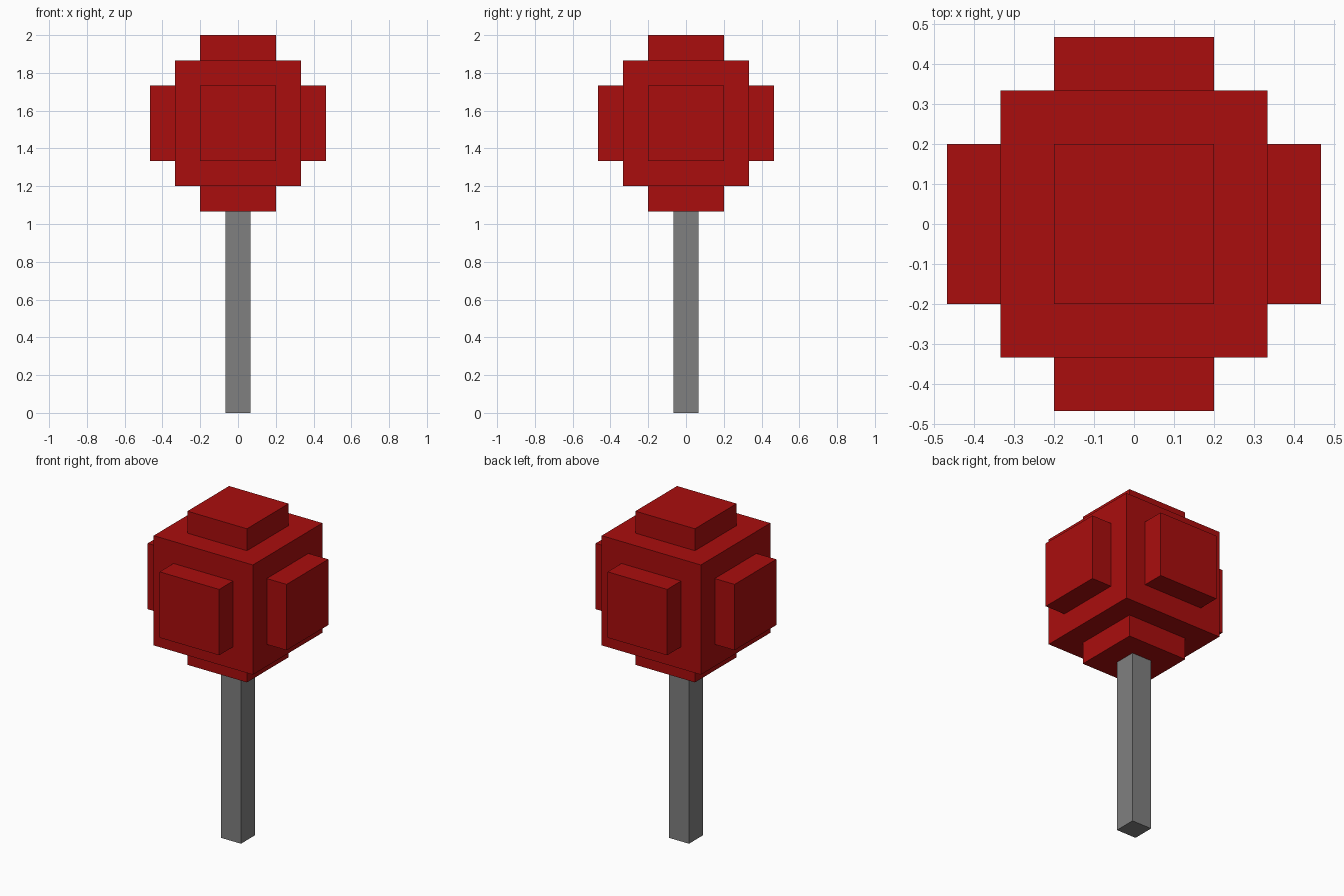
import bpy
import bmesh
from mathutils import Matrix

default = bpy.data.objects.get("Cube")
if default:
    bpy.data.objects.remove(default, do_unlink=True)

U = 2 / 30  # one block unit


def make_material(name, color):
    mat = bpy.data.materials.new(name)
    mat.use_nodes = True
    mat.diffuse_color = color
    mat.node_tree.nodes["Principled BSDF"].inputs["Base Color"].default_value = color
    return mat


def add_object(name, bm, mat):
    mesh = bpy.data.meshes.new(name)
    bm.to_mesh(mesh)
    bm.free()
    mesh.materials.append(mat)
    obj = bpy.data.objects.new(name, mesh)
    bpy.context.collection.objects.link(obj)
    return obj


def box(width, depth, height, z):
    bm = bmesh.new()
    bmesh.ops.create_cube(
        bm, size=1,
        matrix=Matrix.Translation((0, 0, z)) @ Matrix.Diagonal((width, depth, height, 1)))
    return bm


red = make_material("red", (0.40, 0.004, 0.004, 1))
grey = make_material("grey", (0.216, 0.216, 0.216, 1))

# Square stick, standing on the ground and meeting the underside of the head
add_object("stick", box(2 * U, 2 * U, 16 * U, 8 * U), grey)

# Head: a cube whose six faces are each inset and raised into a square pad
bm = box(10 * U, 10 * U, 10 * U, 23 * U)
pads = list(bm.faces)
bmesh.ops.inset_individual(bm, faces=pads, thickness=2 * U, use_even_offset=True)
raised = bmesh.ops.extrude_discrete_faces(bm, faces=pads)["faces"]
for face in raised:
    face.normal_update()
    bmesh.ops.translate(bm, verts=face.verts, vec=face.normal * 2 * U)
bmesh.ops.recalc_face_normals(bm, faces=bm.faces)
add_object("head", bm, red)
